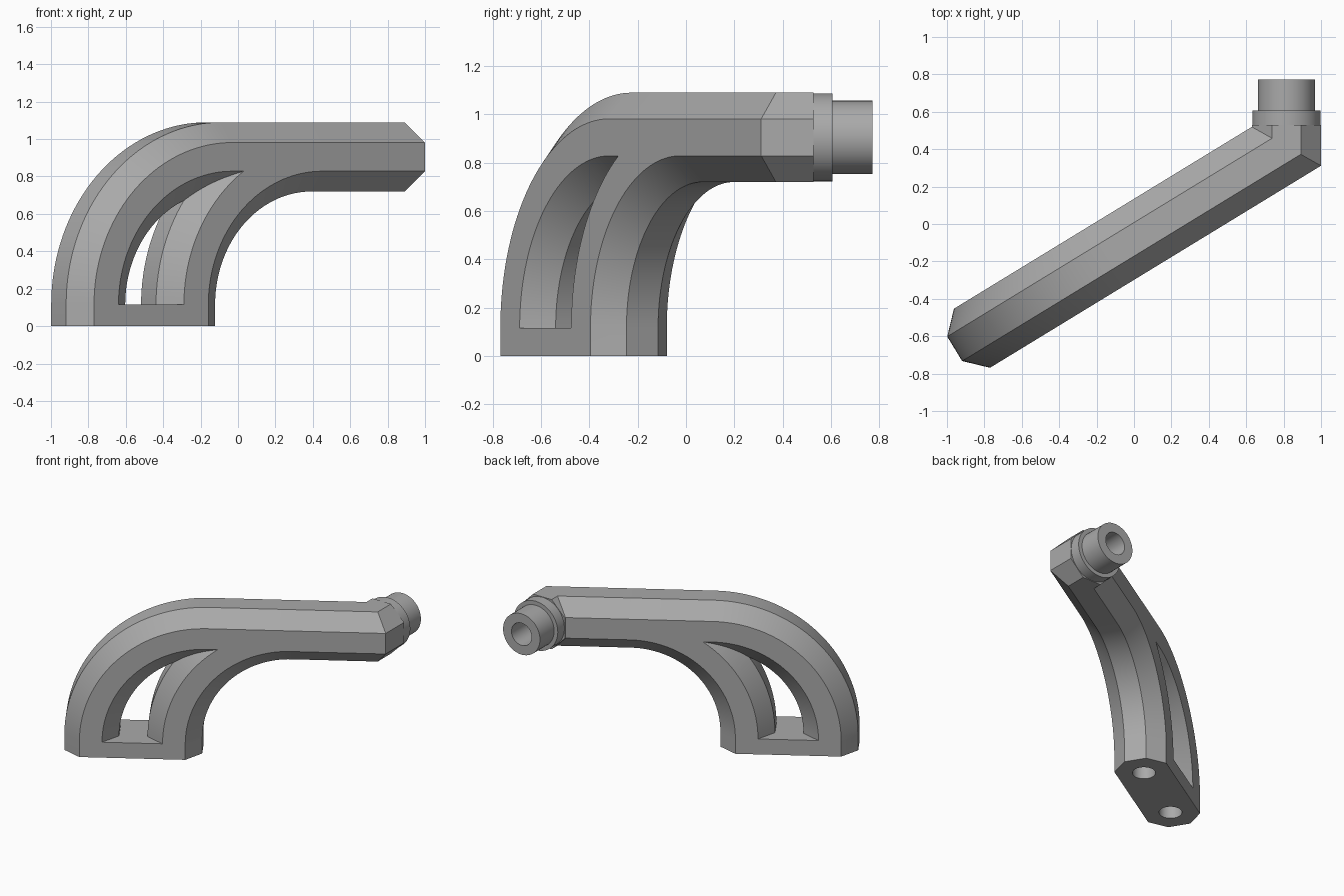
import bpy, bmesh, math
from mathutils import Vector

if "Cube" in bpy.data.objects:
    bpy.data.objects.remove(bpy.data.objects["Cube"])

metal = bpy.data.materials.new("grey metal")
metal.use_nodes = True
GREY = (0.40, 0.40, 0.40, 1)
metal.diffuse_color = GREY
metal.node_tree.nodes["Principled BSDF"].inputs["Base Color"].default_value = GREY

# Arm frame: U runs along the arm, V across it, Z up, Y along the outlet
ANGLE = math.radians(31.4)
U = Vector((math.cos(ANGLE), math.sin(ANGLE), 0))
V = Vector((-U.y, U.x, 0))
Z = Vector((0, 0, 1))
Y = Vector((0, 1, 0))
OUT_SIDE = Vector((-1, 0, 0))
MITRE = (V + OUT_SIDE) / (1 + V.dot(OUT_SIDE))

HALF = 0.185                      # half width of the octagonal bar
BEND = 0.79                       # centreline radius of the bend
FOOT = 0.115                      # height of the foot slab
OUTER_U, INNER_U = -0.981, -0.418
TOP = FOOT + BEND
OCTAGON = [(HALF / math.cos(math.pi / 8) * math.cos(a), HALF / math.cos(math.pi / 8) * math.sin(a))
           for a in [math.pi / 8 + i * math.pi / 4 for i in range(8)]]


def at(u, z, v=-0.07):
    return U * u + V * v + Z * z


def octagon(centre, a_axis, b_axis):
    return [centre + a_axis * a + b_axis * b for a, b in OCTAGON]


def loft(name, rings):
    """Skin a list of matching rings into a closed solid."""
    bm = bmesh.new()
    loops = [[bm.verts.new(p) for p in ring] for ring in rings]
    n = len(loops[0])
    for low, high in zip(loops, loops[1:]):
        for i in range(n):
            j = (i + 1) % n
            bm.faces.new((low[i], low[j], high[j], high[i]))
    bm.faces.new(loops[0])
    bm.faces.new(loops[-1])
    bmesh.ops.recalc_face_normals(bm, faces=bm.faces)
    mesh = bpy.data.meshes.new(name)
    bm.to_mesh(mesh)
    bm.free()
    mesh.materials.append(metal)
    obj = bpy.data.objects.new(name, mesh)
    bpy.context.collection.objects.link(obj)
    return obj


def cylinder(name, start, axis, radius, length, side):
    other = axis.cross(side)
    circle = [side * math.cos(t) + other * math.sin(t) for t in [i * math.tau / 48 for i in range(48)]]
    return loft(name, [[start + axis * d + c * radius for c in circle] for d in (0, length)])


def combine(target, tool, operation):
    mod = target.modifiers.new(operation.lower(), 'BOOLEAN')
    mod.operation, mod.solver, mod.object = operation, 'EXACT', tool
    bpy.ops.object.select_all(action='DESELECT')
    bpy.context.view_layer.objects.active = target
    target.select_set(True)
    bpy.ops.object.modifier_apply(modifier=mod.name)
    bpy.data.objects.remove(tool)


def bend_rings(u):
    """Octagon rings rising from the ground and bending over to horizontal."""
    rings = [octagon(at(u, 0), -U, V)]
    for i in range(37):
        t = math.pi / 2 * i / 36
        normal = -U * math.cos(t) + Z * math.sin(t)
        rings.append(octagon(at(u + BEND, FOOT) + normal * BEND, normal, V))
    return rings


# Outer bar: bend, straight run, mitred elbow and short outlet stub
corner = at(0.912, TOP)
stub_end = Vector((corner.x, 0.528, TOP))
arm = loft("bracket_arm", bend_rings(OUTER_U) + [
    octagon(at(INNER_U + BEND, TOP), Z, V),
    octagon(corner, Z, MITRE),
    octagon(stub_end, Z, OUT_SIDE)])

# Inner bar merges into the straight run
combine(arm, loft("inner_bar", bend_rings(INNER_U)), 'UNION')

# Foot slab joining both bars, with octagonal ends
foot = [at(0, 0) + U * ((OUTER_U if a < 0 else INNER_U) + a) + V * b for a, b in OCTAGON]
combine(arm, loft("foot_slab", [foot, [p + Z * FOOT for p in foot]]), 'UNION')

# Mounting holes under the foot
for u in (OUTER_U, INNER_U):
    combine(arm, cylinder("mount_hole", at(u, -0.05), Z, 0.078, 0.3, U), 'DIFFERENCE')

# Collar and spigot with a blind bore
collar = cylinder("outlet_collar", stub_end, Y, 0.182, 0.078, Z)
spigot = cylinder("outlet_spigot", stub_end + Y * 0.05, Y, 0.152, 0.195, Z)
combine(collar, spigot, 'UNION')
combine(collar, cylinder("bore", stub_end + Y * 0.02, Y, 0.083, 0.3, Z), 'DIFFERENCE')

for obj in (arm, collar):
    bpy.ops.object.select_all(action='DESELECT')
    bpy.context.view_layer.objects.active = obj
    obj.select_set(True)
    bpy.ops.object.shade_smooth_by_angle(angle=math.radians(25))
